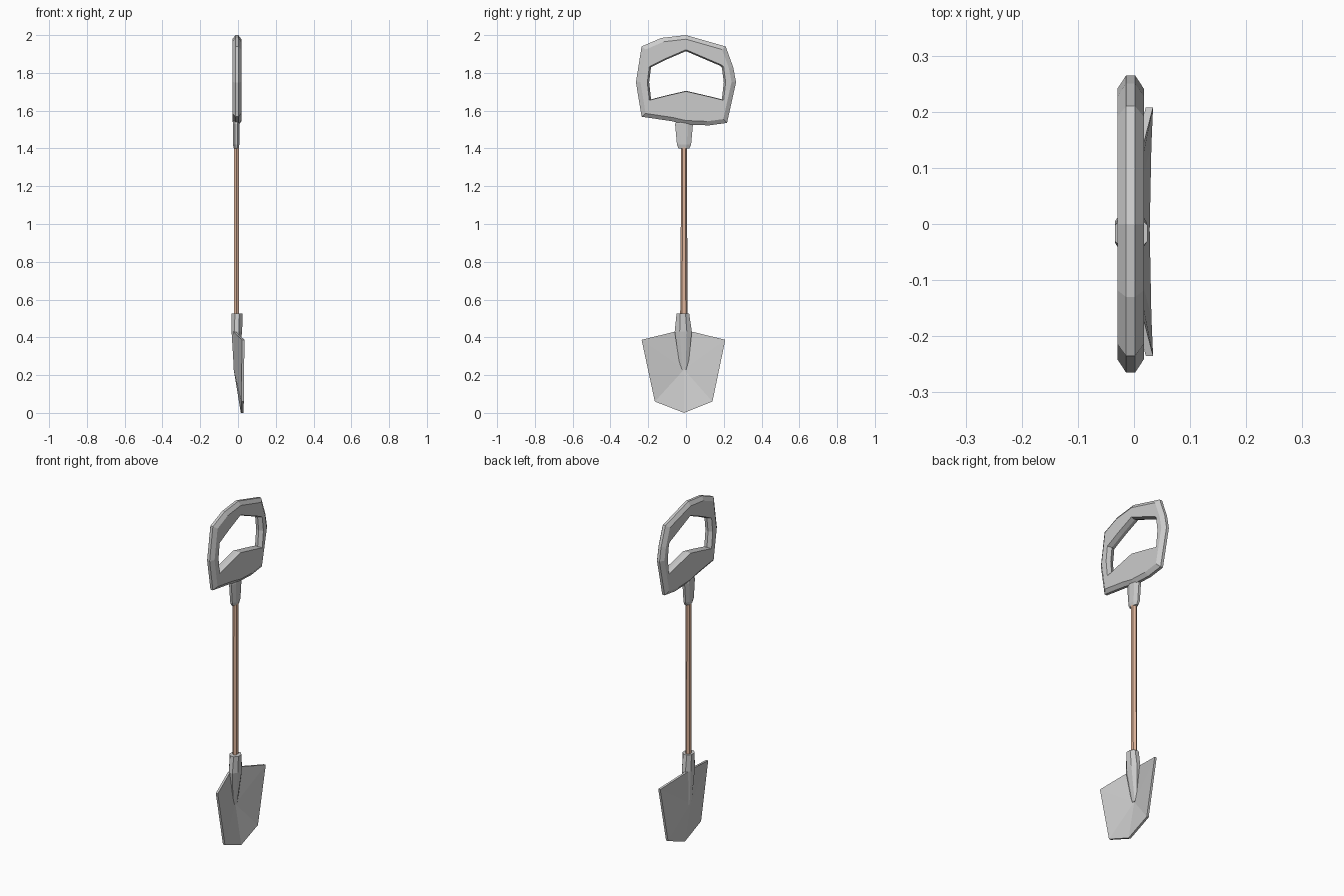
import bpy, bmesh
from math import sin, cos, pi

if "Cube" in bpy.data.objects:
    bpy.data.objects.remove(bpy.data.objects["Cube"])


def make(name, verts, faces, mat=None):
    me = bpy.data.meshes.new(name)
    me.from_pydata(verts, [], faces)
    bm = bmesh.new()
    bm.from_mesh(me)
    bmesh.ops.recalc_face_normals(bm, faces=bm.faces)
    bm.to_mesh(me)
    bm.free()
    ob = bpy.data.objects.new(name, me)
    bpy.context.collection.objects.link(ob)
    if mat:
        me.materials.append(mat)
    return ob


def loft(name, n, rings, mat=None):
    """Solid through n-sided rings, each (x0, x1, y0, y1, z)."""
    start = pi / 2 if n == 6 else pi / n
    unit = [(cos(start + 2 * pi * i / n), sin(start + 2 * pi * i / n)) for i in range(n)]
    mx, my = max(u[0] for u in unit), max(u[1] for u in unit)
    verts = [((x0 + x1) / 2 + (x1 - x0) / 2 * u / mx,
              (y0 + y1) / 2 + (y1 - y0) / 2 * v / my, z)
             for x0, x1, y0, y1, z in rings for u, v in unit]
    faces = [(r * n + i, r * n + (i + 1) % n, (r + 1) * n + (i + 1) % n, (r + 1) * n + i)
             for r in range(len(rings) - 1) for i in range(n)]
    faces += [tuple(range(n)), tuple(range(len(verts) - n, len(verts)))]
    return make(name, verts, faces, mat)


# Wooden shaft
wood = bpy.data.materials.new("wood")
wood.diffuse_color = (0.72, 0.45, 0.32, 1)
wood.use_nodes = True
wood.node_tree.nodes["Principled BSDF"].inputs["Base Color"].default_value = wood.diffuse_color
loft("shaft", 6, [(-0.022, 0.004, -0.031, 0.009, 0.45),
                  (-0.022, 0.004, -0.025, 0.004, 1.45)], wood)

# Collar joining shaft and grip
loft("grip_collar", 8, [(-0.022, 0.003, -0.04, 0.018, 1.40),
                        (-0.027, 0.007, -0.048, 0.027, 1.42),
                        (-0.027, 0.007, -0.058, 0.037, 1.53),
                        (-0.022, 0.003, -0.04, 0.02, 1.57)])

# Socket holding the shaft, tapering down into the blade
loft("blade_socket", 8, [(-0.022, -0.006, -0.03, 0.01, 0.23),
                         (-0.034, 0.022, -0.06, 0.031, 0.43),
                         (-0.034, 0.024, -0.05, 0.017, 0.525)])

# D-shaped grip: bevelled loop between an outer and an inner outline (y, z)
outer = [(0, 2.0), (0.21, 1.94), (0.25, 1.83), (0.265, 1.75), (0.217, 1.535),
         (0.12, 1.522), (0, 1.527), (-0.08, 1.545), (-0.235, 1.568),
         (-0.265, 1.75), (-0.235, 1.94), (-0.13, 1.985)]
inner = [(0, 1.915), (0.18, 1.838), (0.19, 1.828), (0.2, 1.75), (0.19, 1.66),
         (0.1, 1.682), (0, 1.705), (-0.1, 1.682), (-0.185, 1.66),
         (-0.195, 1.75), (-0.185, 1.83), (-0.1, 1.872)]
section = [(outer, 0.91, 0.0235), (outer, 1, 0.008), (outer, 1, -0.008),
           (outer, 0.91, -0.0235), (inner, 1.05, -0.0235), (inner, 1, 0),
           (inner, 1.05, 0.0235)]
n, m = len(outer), len(section)
verts = [(x - 0.006, y * s, 1.76 + (z - 1.76) * s) for pts, s, x in section for y, z in pts]
faces = [(r * n + i, r * n + (i + 1) % n, (r + 1) % m * n + (i + 1) % n, (r + 1) % m * n + i)
         for r in range(m) for i in range(n)]
make("grip", verts, faces)

# Dished blade: fan of facets around a sunken centre, given thickness
rim = [(0.034, 0.208, 0.387), (0.031, 0.14, 0.06), (0.028, -0.01, 0.0),
       (0.031, -0.165, 0.06), (0.034, -0.235, 0.387), (-0.012, -0.058, 0.43),
       (-0.012, 0.031, 0.43)]
sheet = rim + [(-0.01, -0.01, 0.23)]
k = len(rim)
verts = sheet + [(x - 0.013, y, z) for x, y, z in sheet]
faces = []
for i in range(k):
    j = (i + 1) % k
    faces += [(i, j, k), (j + k + 1, i + k + 1, 2 * k + 1), (j, i, i + k + 1, j + k + 1)]
make("blade", verts, faces)
